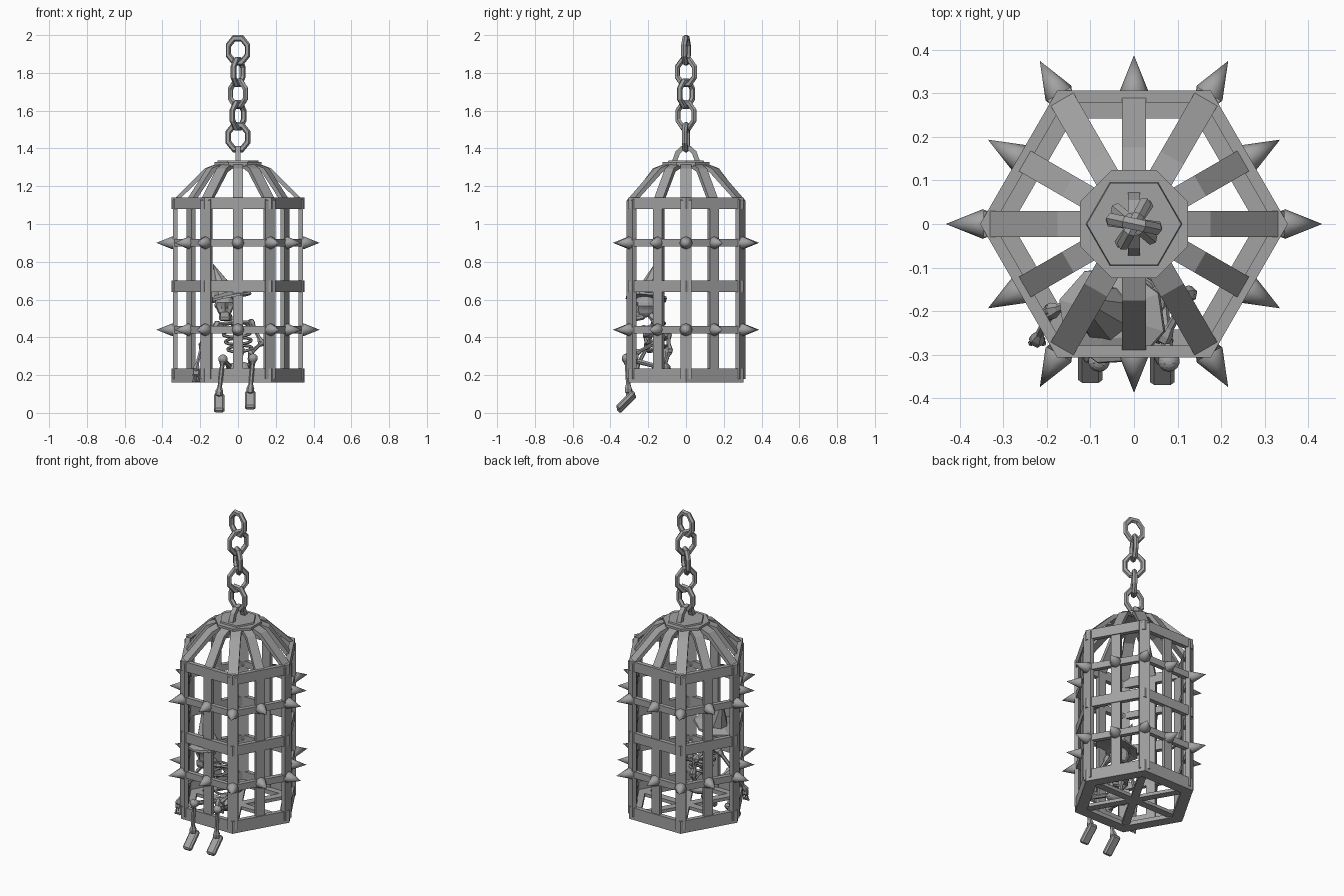
import bpy, bmesh, math
from mathutils import Vector, Matrix

cube = bpy.data.objects.get("Cube")
if cube:
    bpy.data.objects.remove(cube, do_unlink=True)

iron = bpy.data.materials.new("iron_grey")
iron.use_nodes = True
grey = (0.36, 0.36, 0.36, 1)
iron.diffuse_color = grey
iron.node_tree.nodes["Principled BSDF"].inputs["Base Color"].default_value = grey


def finish(name, bm, smooth=False):
    bmesh.ops.remove_doubles(bm, verts=bm.verts, dist=0.0001)
    bmesh.ops.recalc_face_normals(bm, faces=bm.faces)
    for f in bm.faces:
        f.smooth = smooth
    me = bpy.data.meshes.new(name)
    bm.to_mesh(me)
    bm.free()
    me.materials.append(iron)
    ob = bpy.data.objects.new(name, me)
    bpy.context.collection.objects.link(ob)
    return ob


def lathe(name, profile, sides, at=(0, 0, 0), axis=(0, 0, 1), scale=(1, 1, 1),
          phase=0.0, closed=False, smooth=False):
    """Spin (radius, height) points about an axis."""
    rot = Vector(axis).to_track_quat('Z', 'Y').to_matrix().to_4x4()
    mat = Matrix.Translation(at) @ rot @ Matrix.Diagonal((*scale, 1))
    bm = bmesh.new()
    rings = []
    for i in range(sides):
        a = phase + math.tau * i / sides
        rings.append([bm.verts.new(mat @ Vector((r * math.cos(a), r * math.sin(a), h)))
                      for r, h in profile])
    n = len(profile)
    for i in range(sides):
        p, q = rings[i], rings[(i + 1) % sides]
        for j in range(n if closed else n - 1):
            k = (j + 1) % n
            bm.faces.new((p[j], q[j], q[k], p[k]))
    return finish(name, bm, smooth)


def strip(name, path, angle, width, thick):
    """Sweep a flat bar along a (radius, z) path in the plane at an angle."""
    out = Vector((math.cos(angle), math.sin(angle), 0))
    side = Vector((-out.y, out.x, 0)) * width / 2
    pts = [Vector(p) for p in path]
    bm = bmesh.new()
    rows = []
    for i, p in enumerate(pts):
        t = (pts[min(i + 1, len(pts) - 1)] - pts[max(i - 1, 0)]).normalized()
        q = p - Vector((t.y, -t.x)) * thick
        o, n = [out * c.x + Vector((0, 0, c.y)) for c in (p, q)]
        rows.append([bm.verts.new(v) for v in (o - side, o + side, n + side, n - side)])
    for a, b in zip(rows, rows[1:]):
        for j in range(4):
            k = (j + 1) % 4
            bm.faces.new((a[j], a[k], b[k], b[j]))
    bm.faces.new(rows[0])
    bm.faces.new(rows[-1])
    return finish(name, bm)


def tube_ring(name, major, minor, sides, **kw):
    prof = [(major + minor * math.cos(math.tau * i / 6), minor * math.sin(math.tau * i / 6))
            for i in range(6)]
    return lathe(name, prof, sides, closed=True, **kw)


def bone(name, a, b, r=0.011):
    a, b = Vector(a), Vector(b)
    n = (b - a).length
    k = r * 1.7
    prof = [(0, -k), (k, -k / 2), (k, k / 2), (r, k * 1.6),
            (r, n - k * 1.6), (k, n - k / 2), (k, n + k / 2), (0, n + k)]
    return lathe(name, prof, 6, at=a, axis=b - a)


def blob(name, at, size, push=None):
    bm = bmesh.new()
    bmesh.ops.create_uvsphere(bm, u_segments=14, v_segments=10, radius=1)
    for v in bm.verts:
        if push:
            push(v)
        v.co = Vector(at) + v.co * Vector(size)
    return finish(name, bm, False)


def block(name, at, size, tilt=0.0, bevel=0.0):
    bm = bmesh.new()
    mat = Matrix.Translation(at) @ Matrix.Rotation(tilt, 4, 'X') @ Matrix.Diagonal((*size, 1))
    bmesh.ops.create_cube(bm, size=1, matrix=mat)
    if bevel:
        bmesh.ops.bevel(bm, geom=list(bm.edges), offset=bevel, segments=1, affect='EDGES')
    return finish(name, bm)


# Hexagonal bands and floor rim
def band(name, z0, z1, outer=0.353, inner=0.322):
    lathe(name, [(outer, z0), (outer, z1), (inner, z1), (inner, z0)], 6, closed=True)


band("floor_rim", 0.16, 0.185, inner=0.28)
band("bottom_band", 0.165, 0.235)
band("lower_spike_band", 0.42, 0.46)
band("middle_band", 0.64, 0.70)
band("upper_spike_band", 0.88, 0.92)
band("shoulder_band", 1.08, 1.14)

# Upright bars bending into the dome, with spikes
for i in range(12):
    a = math.tau * i / 12
    corner = i % 2 == 0
    r = 0.345 if corner else 0.3
    strip("cage_bar", [(r, 0.18), (r, 1.125), (0.175, 1.295), (0.095, 1.325)],
          a, 0.06 if corner else 0.054, 0.025)
    for z in (0.44, 0.9):
        lathe("spike", [(0, -0.03), (0.024, -0.025), (0.034, 0), (0.026, 0.02), (0, 0.085)], 8,
              at=((r + 0.002) * math.cos(a), (r + 0.002) * math.sin(a), z),
              axis=(math.cos(a), math.sin(a), 0), smooth=True)

# Floor cross bars
for i in range(3):
    strip("floor_spoke", [(0.3, 0.185), (-0.3, 0.185)], math.tau * i / 6, 0.045, 0.02)

# Crown plate and hanging loop
lathe("crown_plate", [(0, 1.305), (0.134, 1.305), (0.134, 1.327), (0, 1.327)], 8, phase=math.pi / 8)
lathe("crown_cap", [(0, 1.32), (0.112, 1.32), (0.108, 1.336), (0, 1.336)], 6)
strip("hanging_loop", [(0.075, 1.33), (0.055, 1.385), (0.025, 1.412), (-0.025, 1.412),
                       (-0.055, 1.385), (-0.075, 1.33)], math.pi / 2, 0.028, 0.026)

# Chain
for i, turn in enumerate((-12, 62, -40, 55, -8)):
    a = math.radians(turn)
    tube_ring("chain_link", 0.057, 0.0155, 8, at=(0, 0, 1.92 - 0.115 * i),
              axis=(math.sin(a), -math.cos(a), 0), scale=(0.98, 1.2, 1), phase=math.pi / 8)

# Skull with sunken eyes
def sockets(v):
    for s in (-1, 1):
        if (v.co - Vector((0.4 * s, -0.9, -0.05))).length < 0.3:
            v.co *= 0.7
    if v.co.z < -0.3:
        v.co.x *= 0.8


head = Vector((-0.07, -0.215, 0.565))
blob("skull", head, (0.056, 0.064, 0.06), sockets)
block("jaw", head + Vector((0, -0.03, -0.06)), (0.06, 0.055, 0.03), 0.2, 0.008)
block("teeth", head + Vector((0, -0.045, -0.042)), (0.045, 0.03, 0.02))

# Pointed hat
lathe("hat_brim", [(0, 0), (0.12, -0.012), (0.118, 0), (0.06, 0.022), (0, 0.022)], 8,
      at=(-0.052, -0.21, 0.615), axis=(-0.2, 0.06, 1), scale=(0.95, 1.08, 1))
lathe("hat_cone", [(0, 0), (0.068, 0), (0.06, 0.03), (0.034, 0.1), (0, 0.19)], 8,
      at=(-0.065, -0.205, 0.615), axis=(-0.38, 0.22, 1))

# Spine, ribs and pelvis
spine = [(0.01, -0.12, 0.23), (0.015, -0.09, 0.33), (0, -0.095, 0.42), (-0.05, -0.18, 0.51)]
for a, b in zip(spine, spine[1:]):
    bone("spine", a, b, 0.012)
for i in range(4):
    tube_ring("rib", 0.068 - 0.004 * abs(i - 2), 0.008, 12,
              at=(0.01 - 0.008 * i, -0.15 - 0.006 * i, 0.34 + 0.04 * i),
              axis=(-0.1, -0.3, 1), scale=(1.1, 0.9, 1))
bone("breastbone", (-0.005, -0.205, 0.35), (-0.02, -0.225, 0.45), 0.01)
blob("pelvis", (0.01, -0.13, 0.235), (0.075, 0.05, 0.035))

# Arms: right one hangs outside, left one rests in the lap
arms = {"right": [(-0.11, -0.17, 0.47), (-0.19, -0.2, 0.36), (-0.222, -0.265, 0.235)],
        "left": [(0.07, -0.15, 0.48), (0.125, -0.16, 0.37), (0.07, -0.26, 0.32)]}
for side, (shoulder, elbow, wrist) in arms.items():
    bone(side + "_collarbone", (-0.03, -0.17, 0.48), shoulder, 0.009)
    bone(side + "_upper_arm", shoulder, elbow)
    bone(side + "_forearm", elbow, wrist, 0.01)
    w = Vector(wrist)
    block(side + "_palm", w - Vector((0, 0, 0.02)), (0.035, 0.018, 0.03), 0, 0.004)
    for k in (-1, 0, 1):
        tip = w + Vector((0.014 * k, -0.008, -0.068))
        bone(side + "_finger", w + Vector((0.012 * k, 0, -0.032)), tip, 0.004)

# Legs dangling through the front
for side, hip, knee, ankle in (
        ("right", -0.04, (-0.08, -0.315, 0.285), (-0.1, -0.3, 0.105)),
        ("left", 0.06, (0.08, -0.315, 0.29), (0.065, -0.305, 0.12))):
    bone(side + "_thigh", (hip, -0.13, 0.24), knee, 0.013)
    blob(side + "_kneecap", knee, (0.025, 0.024, 0.024))
    bone(side + "_shin", knee, ankle, 0.012)
    block(side + "_foot", Vector(ankle) + Vector((0, -0.015, -0.053)),
          (0.056, 0.125, 0.032), math.radians(45), 0.009)
